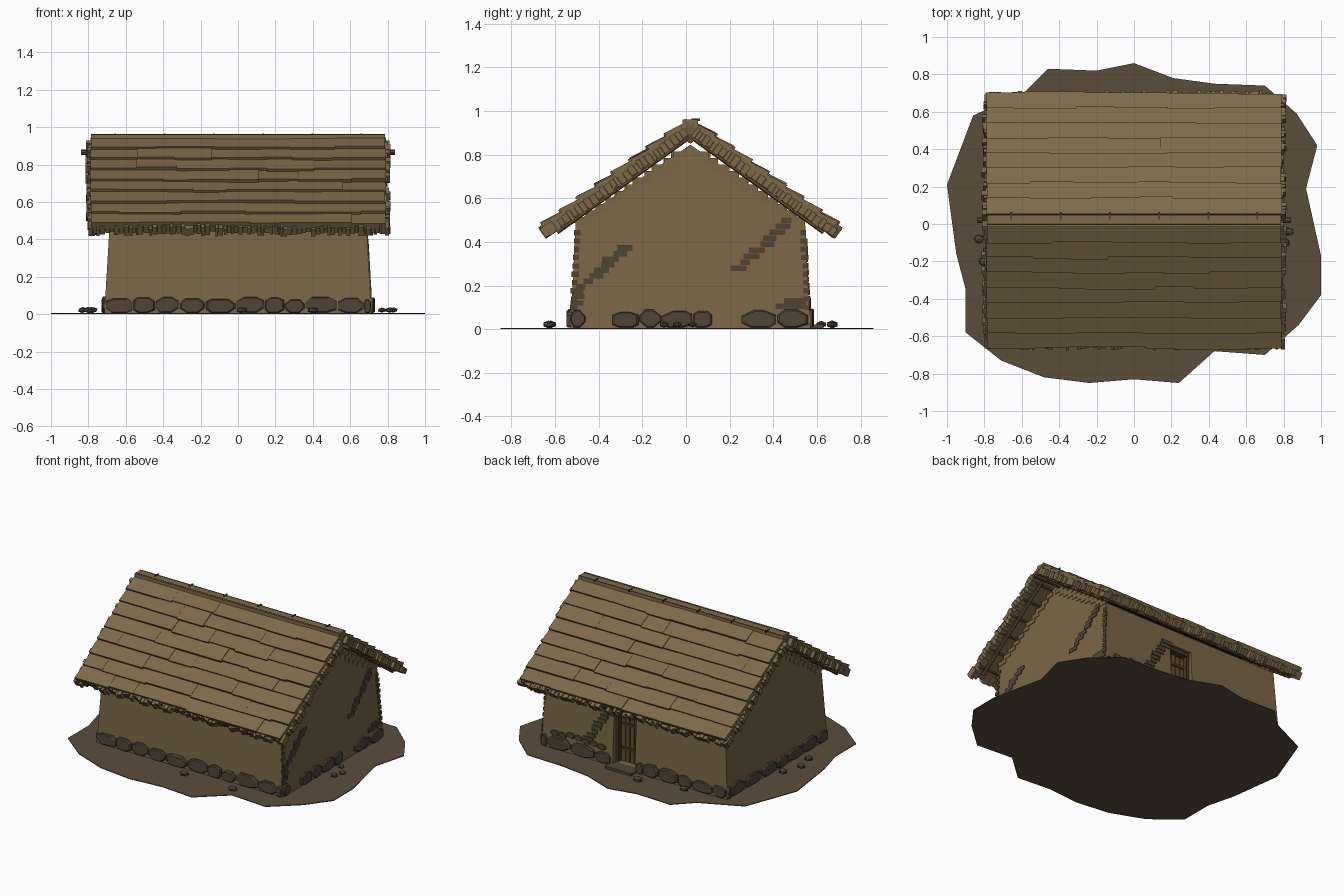
import bpy, bmesh, math, random
from mathutils import Vector, Matrix

random.seed(7)
rnd = random.uniform
if "Cube" in bpy.data.objects:
    bpy.data.objects.remove(bpy.data.objects["Cube"])


def material(name, *rgb):
    m = bpy.data.materials.new(name)
    m.use_nodes = True
    m.diffuse_color = (*rgb, 1)
    m.node_tree.nodes["Principled BSDF"].inputs["Base Color"].default_value = (*rgb, 1)
    return m


CLAY = material("clay wall", 0.195, 0.133, 0.061)
THATCH = material("thatch", 0.208, 0.144, 0.068)
STRAW = material("old straw", 0.15, 0.105, 0.052)
EARTH = material("earth", 0.105, 0.073, 0.042)
STONE = material("stone", 0.08, 0.06, 0.036)
WOOD = material("wood", 0.14, 0.072, 0.028)
DARK = material("dark wood", 0.065, 0.036, 0.017)


def finish(name, bm, mat):
    bmesh.ops.recalc_face_normals(bm, faces=bm.faces)
    me = bpy.data.meshes.new(name)
    bm.to_mesh(me)
    bm.free()
    me.materials.append(mat)
    ob = bpy.data.objects.new(name, me)
    bpy.context.collection.objects.link(ob)
    return ob


def box(bm, lo, hi, mat=None, taper=0):
    """Box from lo to hi; taper lowers the top at the low end of the second axis."""
    out = bmesh.ops.create_cube(bm, size=1)["verts"]
    for v in out:
        top, low = v.co.z > 0, v.co.y < 0
        v.co = Vector([a + (b - a) * (t + 0.5) for a, b, t in zip(lo, hi, v.co)])
        if top and low:
            v.co.z -= taper
        if mat:
            v.co = mat @ v.co


def pole(bm, a, b, r, sides=6):
    a, b = Vector(a), Vector(b)
    rot = (b - a).to_track_quat('Z', 'Y').to_matrix().to_4x4()
    bmesh.ops.create_cone(bm, cap_ends=True, segments=sides, radius1=r, radius2=r,
                          depth=(b - a).length, matrix=Matrix.Translation((a + b) / 2) @ rot)


# Ground patch
outline = [(-1, .21), (-.86, .58), (-.58, .71), (-.46, .83), (-.2, .82), (0, .86), (.21, .78),
           (.43, .75), (.7, .74), (.87, .59), (.98, .42), (.92, .19), (1, -.17), (1, -.38),
           (.88, -.54), (.7, -.7), (.43, -.68), (.24, -.85), (0, -.83), (-.24, -.85),
           (-.48, -.82), (-.71, -.73), (-.9, -.58), (-.9, -.35), (-.95, -.16)]
bm = bmesh.new()
base = bm.faces.new([bm.verts.new((x, y, 0)) for x, y in outline])
top = bmesh.ops.extrude_face_region(bm, geom=[base])["geom"]
bmesh.ops.translate(bm, vec=(0, 0, .005), verts=[v for v in top if isinstance(v, bmesh.types.BMVert)])
finish("ground_patch", bm, EARTH)

# House body: battered walls with gables
YC, EAVE, APEX, DOOR = .02, .49, .845, .08


def half_x(z):
    return .715 - .06 * z


def half_y(z):
    return .55 - .05 * z


bm = bmesh.new()
rings = [[bm.verts.new((sx * half_x(z), YC + sy * half_y(z), z))
          for sx, sy in ((-1, -1), (1, -1), (1, 1), (-1, 1))] for z in (.004, EAVE)]
(a, b, c, d), (e, f, g, h) = rings
p, q = [bm.verts.new((s * half_x(APEX), YC, APEX)) for s in (-1, 1)]
for fv in ((a, b, c, d), (a, b, f, e), (c, d, h, g), (b, c, g, q, f), (d, a, e, p, h),
           (e, f, q, p), (g, h, p, q)):
    bm.faces.new(fv)
walls = finish("walls", bm, CLAY)

# Door recess cut into the back wall
bm = bmesh.new()
box(bm, (DOOR - .085, .48, .02), (DOOR + .085, .7, .38))
cutter = finish("door_cutter", bm, CLAY)
cutter.hide_render = True
mod = walls.modifiers.new("door_recess", 'BOOLEAN')
mod.object, mod.operation, mod.solver = cutter, 'DIFFERENCE', 'EXACT'
bpy.context.view_layer.objects.active = walls
bpy.ops.object.modifier_apply(modifier=mod.name)
bpy.data.objects.remove(cutter)

# Door planks, frame and step
bm = bmesh.new()
for i in range(4):
    x = DOOR - .066 + i * .034
    box(bm, (x, .488, .022), (x + .029, .5, .35 + rnd(-.005, .005)))
finish("door_planks", bm, WOOD)
bm = bmesh.new()
for s in (-1, 1):
    x = DOOR + s * .077
    box(bm, (x - .009, .482, .02), (x + .009, .53, .38))
box(bm, (DOOR - .085, .482, .355), (DOOR + .085, .532, .38))
for z in (.1, .27):
    box(bm, (DOOR - .066, .498, z), (DOOR + .066, .506, z + .022))
finish("door_frame", bm, DARK)
bm = bmesh.new()
box(bm, (DOOR - .1, .54, .004), (DOOR + .1, .63, .022))
finish("door_step", bm, STONE)


# Wall-mounted pieces: side is an axis and a sign
def wall_frame(side, along, z):
    axis, s = side
    if axis == "x":
        return Vector((s * half_x(z), along, z)), Vector((0, 1, 0)), Vector((s, 0, 0))
    return Vector((along, YC + s * half_y(z), z)), Vector((1, 0, 0)), Vector((0, s, 0))


def stone(bm, side, along, z, w, h, depth):
    c, right, out = wall_frame(side, along, z)
    n = 8
    pts = []
    for i in range(n):
        t = math.tau * (i + .5 + rnd(-.25, .25)) / n
        x, y = (max(-1, min(1, 1.2 * f(t))) for f in (math.cos, math.sin))
        pts.append(right * x * w / 2 + Vector((0, 0, y * h / 2)))
    loops = [[bm.verts.new(c + out * o + k * s) for k in pts]
             for o, s in ((-.02, 1), (depth * .6, 1), (depth, .86))]
    for lo, hi in zip(loops, loops[1:]):
        for i in range(n):
            bm.faces.new((lo[i], lo[i - 1], hi[i - 1], hi[i]))
    bm.faces.new(loops[0])
    bm.faces.new(loops[-1])


def brick(bm, side, along, z, w, h, depth=.006):
    c, right, out = wall_frame(side, along, z)
    e = Vector([abs(v) for v in right]) * w / 2 + Vector((0, 0, h / 2))
    e += Vector([abs(v) for v in out]) * depth
    box(bm, c - e, c + e)


# Foundation stones around every wall
bm = bmesh.new()
runs = [(("y", -1), -.71, .71), (("y", 1), -.71, DOOR - .1), (("y", 1), DOOR + .1, .71),
        (("x", -1), -.53, .57), (("x", 1), -.53, -.46), (("x", 1), -.34, .12), (("x", 1), .25, .57)]
for side, start, end in runs:
    x = start
    while x < end - .03:
        w = min(rnd(.1, .19), end - x)
        h = rnd(.07, .088)
        stone(bm, side, x + w / 2, .007 + h / 2, w * .96, h, rnd(.012, .02))
        x += w
for i in range(7):
    stone(bm, ("y", 1), .25 + i * .06, .12 + rnd(-.01, .02), .06, .035, .008)
finish("foundation_stones", bm, STONE)

# Bare masonry showing through the clay as stepped cracks
bm = bmesh.new()
for side, start, end in ((("x", 1), (-.5, .17), (-.28, .37)), (("x", 1), (.25, .28), (.47, .5)),
                         (("y", 1), (.36, .14), (.2, .38))):
    for i in range(9):
        t = i / 8
        along, z = [u + (v - u) * t for u, v in zip(start, end)]
        brick(bm, side, along + rnd(-.012, .012), z, rnd(.04, .085), .025)
for i in range(10):
    z = .1 + i * .038
    for s in (-1, 1):
        brick(bm, ("x", 1), YC + s * (half_y(z) - .01), z, rnd(.022, .035), .024, .005)
for along, z, w in ((.5, .13, .1), (.48, .105, .14), (-.5, .12, .06), (-.49, .15, .05)):
    brick(bm, ("x", 1), along, z, w, .024)
finish("bare_masonry", bm, STONE)

# Stepped edging on both gables
bm = bmesh.new()
for end in (-1, 1):
    for s in (-1, 1):
        for i in range(11):
            z = .5 + i * .03
            edge = (APEX - z) / (APEX - EAVE) * half_y(EAVE)
            brick(bm, ("x", end), YC + s * (edge - .02), z, rnd(.05, .09), .028, .005)
finish("gable_edging", bm, CLAY)

# Roof frames: x along the ridge, y down the slope, z out of the roof
PITCH = math.atan(.72)
CO, SI = math.cos(PITCH), math.sin(PITCH)
W, SLOPE, ROWS = .785, .83, 8


def slope(s):
    return Matrix(((1, 0, 0, 0), (0, s * CO, s * SI, YC), (0, -SI, CO, .982), (0, 0, 0, 1)))


slabs, courses, fringe, battens = (bmesh.new() for _ in range(4))
for s in (-1, 1):
    m = slope(s)
    box(slabs, (-W, .03, -.068), (W, SLOPE, -.02), m)
    # overlapping thatch courses
    step = (SLOPE - .04) / ROWS
    for k in range(ROWS):
        x = -W - rnd(0, .008)
        while x < W:
            w = rnd(.14, .42)
            end = W + rnd(0, .008) if x + w > W - .08 else x + w
            u, t = .04 + k * step, rnd(-.003, .005)
            box(courses, (x, u, -.035), (end, u + step + rnd(.004, .018), t), m, taper=.016)
            x = end if end < W else W
    # ragged eave
    x = -W - .015
    while x < W + .01:
        w = rnd(.012, .03)
        box(fringe, (x, SLOPE - .03, rnd(-.075, -.06)),
            (x + w * .9, SLOPE + rnd(.01, .04), rnd(-.03, -.012)), m)
        x += w
    # ragged gable ends
    for end in (-1, 1):
        u = .06
        while u < SLOPE:
            w = rnd(.018, .035)
            xs = sorted((end * (W - .02), end * (W + rnd(.006, .032))))
            box(fringe, (xs[0], u, rnd(-.08, -.068)), (xs[1], u + w * .9, rnd(-.036, -.024)), m)
            u += w
    # battens and rafters under the overhang
    for i in range(6):
        u, x = .12 + i * .13, W + rnd(-.01, .015)
        pole(battens, m @ Vector((-x, u, -.073)), m @ Vector((x, u, -.073)), .009)
    for x in (-.745, .745):
        pole(battens, m @ Vector((x, .04, -.08)), m @ Vector((x, SLOPE - .02, -.08)), .01)
finish("roof_base", slabs, STRAW)
finish("thatch_courses", courses, THATCH)
finish("straw_fringe", fringe, THATCH)
finish("battens", battens, WOOD)

# Ridge cap, ridge pole, binding rod and ties
bm = bmesh.new()
box(bm, (-W, YC - .035, .89), (W, YC + .035, .961))
finish("ridge_cap", bm, THATCH)
bm = bmesh.new()
pole(bm, (-.84, YC, .865), (.84, YC, .865), .014, 8)
finish("ridge_pole", bm, WOOD)
bm = bmesh.new()
for y in (-.022, .03):
    pole(bm, (-W, YC + y, .96), (W, YC + y, .96), .004)
for i in range(6):
    x = -.655 + i * .263
    box(bm, (x - .004, YC + .005, .955), (x + .004, YC + .045, .966))
finish("ridge_binding", bm, DARK)

# Loose stones on the ground
bm = bmesh.new()
for x, y in ((-.83, -.08), (-.78, .05), (-.8, -.2), (.77, .03), (.83, -.04), (.81, -.1),
             (.02, -.62), (.4, -.63), (-.1, .67), (-.42, .62)):
    r = rnd(.02, .03)
    out = bmesh.ops.create_icosphere(bm, subdivisions=1, radius=r)["verts"]
    for v in out:
        v.co = Vector((x + v.co.x * 1.2, y + v.co.y, .022 + v.co.z * .65)) + Vector((rnd(-.003, .003), 0, 0))
finish("loose_stones", bm, STONE)
